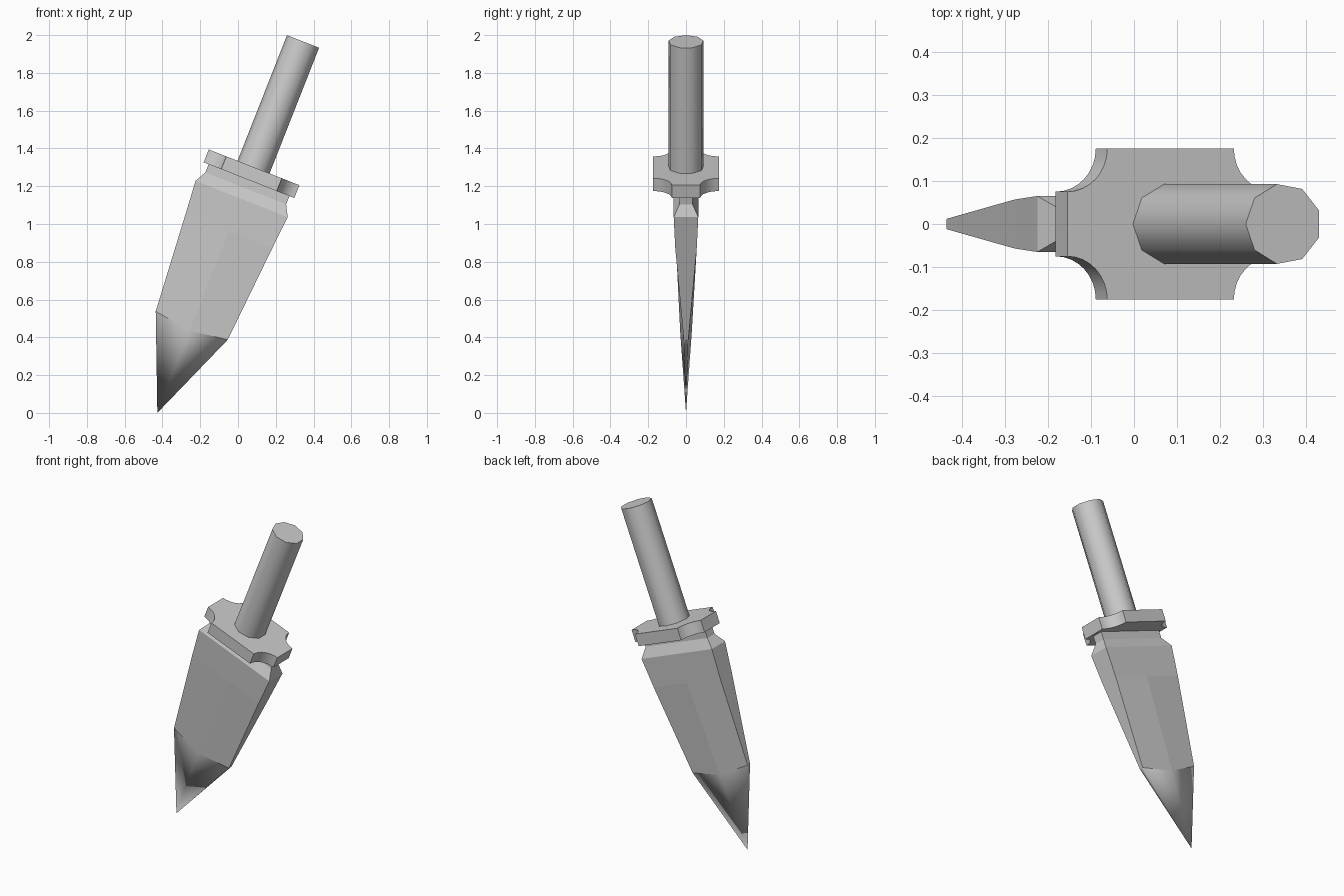
import bpy, bmesh, math
from mathutils import Matrix

if "Cube" in bpy.data.objects:
    bpy.data.objects.remove(bpy.data.objects["Cube"])

TILT = math.radians(21.5)
# Local frame: x = width, y = thickness, z = along the dagger, origin on guard top
FRAME = Matrix.Translation((0.085, 0, 1.30)) @ Matrix.Rotation(TILT, 4, 'Y')


def finish(bm, name):
    bmesh.ops.recalc_face_normals(bm, faces=bm.faces[:])
    mesh = bpy.data.meshes.new(name)
    bm.to_mesh(mesh)
    bm.free()
    obj = bpy.data.objects.new(name, mesh)
    bpy.context.collection.objects.link(obj)
    obj.matrix_world = FRAME
    return obj


def prism(name, outline, z0, z1):
    bm = bmesh.new()
    face = bm.faces.new([bm.verts.new((x, y, z0)) for x, y in outline])
    ext = bmesh.ops.extrude_face_region(bm, geom=[face])
    for v in ext['geom']:
        if isinstance(v, bmesh.types.BMVert):
            v.co.z = z1
    return finish(bm, name)


def smooth(obj, degrees):
    bpy.ops.object.select_all(action='DESELECT')
    obj.select_set(True)
    bpy.context.view_layer.objects.active = obj
    bpy.ops.object.shade_smooth_by_angle(angle=math.radians(degrees))


# Handle: nine-sided rod
R = 0.094
rod = [(-R * math.cos(a), R * math.sin(a))
       for a in (2 * math.pi * i / 9 for i in range(9))]
smooth(prism("handle", rod, -0.03, 0.715), 50)

# Guard: plate with scooped quarter-circle corners
HX, HY, SCOOP, N = 0.258, 0.175, 0.1, 8
plate = []
for q, (sx, sy) in enumerate([(1, 1), (-1, 1), (-1, -1), (1, -1)]):
    arc = []
    for i in range(N + 1):
        a = math.pi / 2 * i / N
        arc.append((sx * (HX - SCOOP * math.sin(a)), sy * (HY - SCOOP * math.cos(a))))
    plate += arc if q % 2 == 0 else arc[::-1]
smooth(prism("guard", plate, -0.073, 0), 35)

# Blade: rings of (z at edges, z at middle, half width, edge thickness, middle thickness)
RINGS = [
    (-0.05, -0.05, 0.230, 0.035, 0.035),
    (-0.12, -0.12, 0.230, 0.035, 0.035),
    (-0.18, -0.18, 0.262, 0.065, 0.065),
    (-0.36, -0.36, 0.247, 0.057, 0.057),
    (-0.90, -0.93, 0.205, 0.012, 0.031),
]
bm = bmesh.new()
rings = []
for ze, zm, w, ye, ym in RINGS:
    pts = [(-w, -ye, ze), (0, -ym, zm), (w, -ye, ze),
           (w, ye, ze), (0, ym, zm), (-w, ye, ze)]
    rings.append([bm.verts.new(p) for p in pts])
bm.faces.new(rings[0])
for a, b in zip(rings, rings[1:]):
    for i in range(6):
        j = (i + 1) % 6
        bm.faces.new((a[i], a[j], b[j], b[i]))

# Blade point: smooth fan closing to the tip
tip = bm.verts.new((0, 0, -1.397))
last = rings[-1]
for i in range(6):
    j = (i + 1) % 6
    bm.faces.new((last[i], last[j], tip)).smooth = True
    bm.edges.get((last[i], last[j])).smooth = False
finish(bm, "blade")
